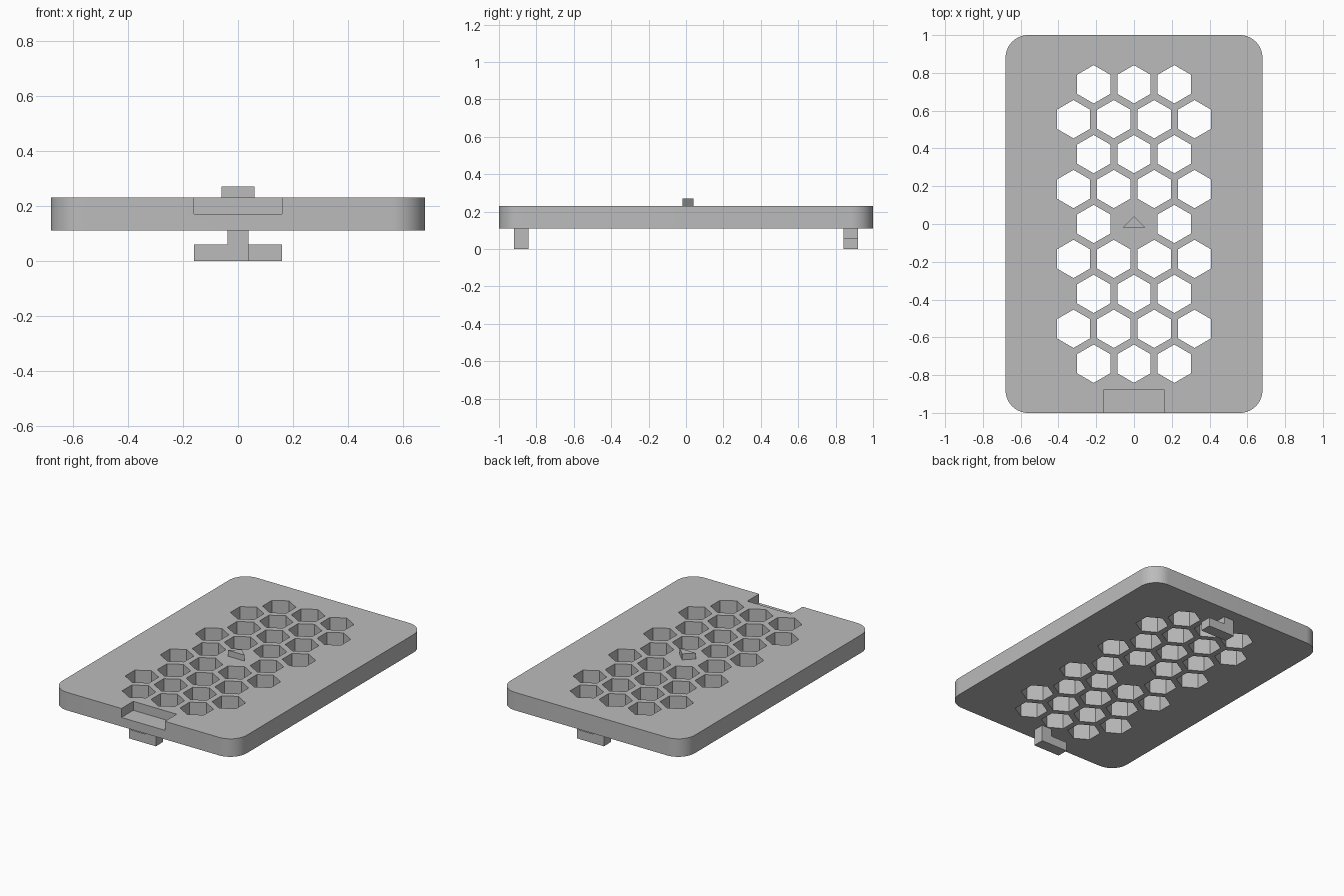
import bpy, bmesh, math
from mathutils import Vector

if "Cube" in bpy.data.objects:
    bpy.data.objects.remove(bpy.data.objects["Cube"], do_unlink=True)

grey = bpy.data.materials.new("plain grey")
grey.use_nodes = True
grey.diffuse_color = (0.5, 0.5, 0.5, 1)
grey.node_tree.nodes["Principled BSDF"].inputs["Base Color"].default_value = (0.5, 0.5, 0.5, 1)

BOTTOM, TOP = 0.11, 0.23
HALF_X, HALF_Y, CORNER = 0.68, 1.0, 0.12


def prism(name, outlines, low, high, upright=False):
    """Extrude outlines from low to high along z, or along y when upright."""
    bm = bmesh.new()
    for outline in outlines:
        place = (lambda u, v: Vector((u, low, v))) if upright else (lambda u, v: Vector((u, v, low)))
        face = bm.faces.new([bm.verts.new(place(u, v)) for u, v in outline])
        out = bmesh.ops.extrude_face_region(bm, geom=[face])
        step = Vector((0, high - low, 0)) if upright else Vector((0, 0, high - low))
        verts = [g for g in out["geom"] if isinstance(g, bmesh.types.BMVert)]
        bmesh.ops.translate(bm, vec=step, verts=verts)
    bmesh.ops.recalc_face_normals(bm, faces=bm.faces)
    mesh = bpy.data.meshes.new(name)
    bm.to_mesh(mesh)
    bm.free()
    mesh.materials.append(grey)
    obj = bpy.data.objects.new(name, mesh)
    bpy.context.collection.objects.link(obj)
    return obj


def rect(x0, x1, y0, y1):
    return [(x0, y0), (x1, y0), (x1, y1), (x0, y1)]


def arc(cx, cy, r, start, sweep, steps):
    return [(cx + r * math.cos(math.radians(start + sweep * i / steps)),
             cy + r * math.sin(math.radians(start + sweep * i / steps)))
            for i in range(steps + 1)]


# Rounded plate
outline = []
for quarter, (sx, sy) in enumerate([(1, 1), (-1, 1), (-1, -1), (1, -1)]):
    outline += arc(sx * (HALF_X - CORNER), sy * (HALF_Y - CORNER), CORNER, quarter * 90, 90, 14)
plate = prism("plate", [outline], BOTTOM, TOP)

# Honeycomb holes, with the middle one left solid
PITCH, HEX = 0.2135, 0.1015
holes = []
for row in range(-4, 5):
    count = 4 if row % 2 else 3
    for col in range(count):
        x = (col - (count - 1) / 2) * PITCH
        y = row * PITCH * math.sqrt(0.75)
        if abs(x) + abs(y) > 0.01:
            holes.append(arc(x, y, HEX, 30, 300, 5))
hole_cutter = prism("hole_cutter", holes, BOTTOM - 0.1, TOP + 0.1)

# Notch in the front edge
notch_cutter = prism("notch_cutter", [rect(-0.16, 0.16, -1.1, -0.875)], 0.17, TOP + 0.1)

bpy.context.view_layer.objects.active = plate
for cutter in (hole_cutter, notch_cutter):
    cutter.hide_render = True
    mod = plate.modifiers.new("cut", "BOOLEAN")
    mod.operation = "DIFFERENCE"
    mod.solver = "EXACT"
    mod.object = cutter
    bpy.ops.object.modifier_apply(modifier=mod.name)
    bpy.data.objects.remove(cutter, do_unlink=True)

bpy.ops.object.select_all(action="DESELECT")
plate.select_set(True)
bpy.ops.object.shade_smooth_by_angle(angle=math.radians(30))

# Raised triangular pointer in the middle
prism("pointer", [[(-0.06, -0.018), (0.06, -0.018), (0, 0.04)]], TOP, 0.27)

# L-shaped hooks underneath, the back one turned half round
hook = [(0.038, 0), (0.038, BOTTOM), (-0.038, BOTTOM), (-0.038, 0.06), (-0.16, 0.06), (-0.16, 0)]
prism("front_hook", [hook], -0.92, -0.843, upright=True)
prism("back_hook", [[(-x, z) for x, z in hook]], 0.843, 0.92, upright=True)
